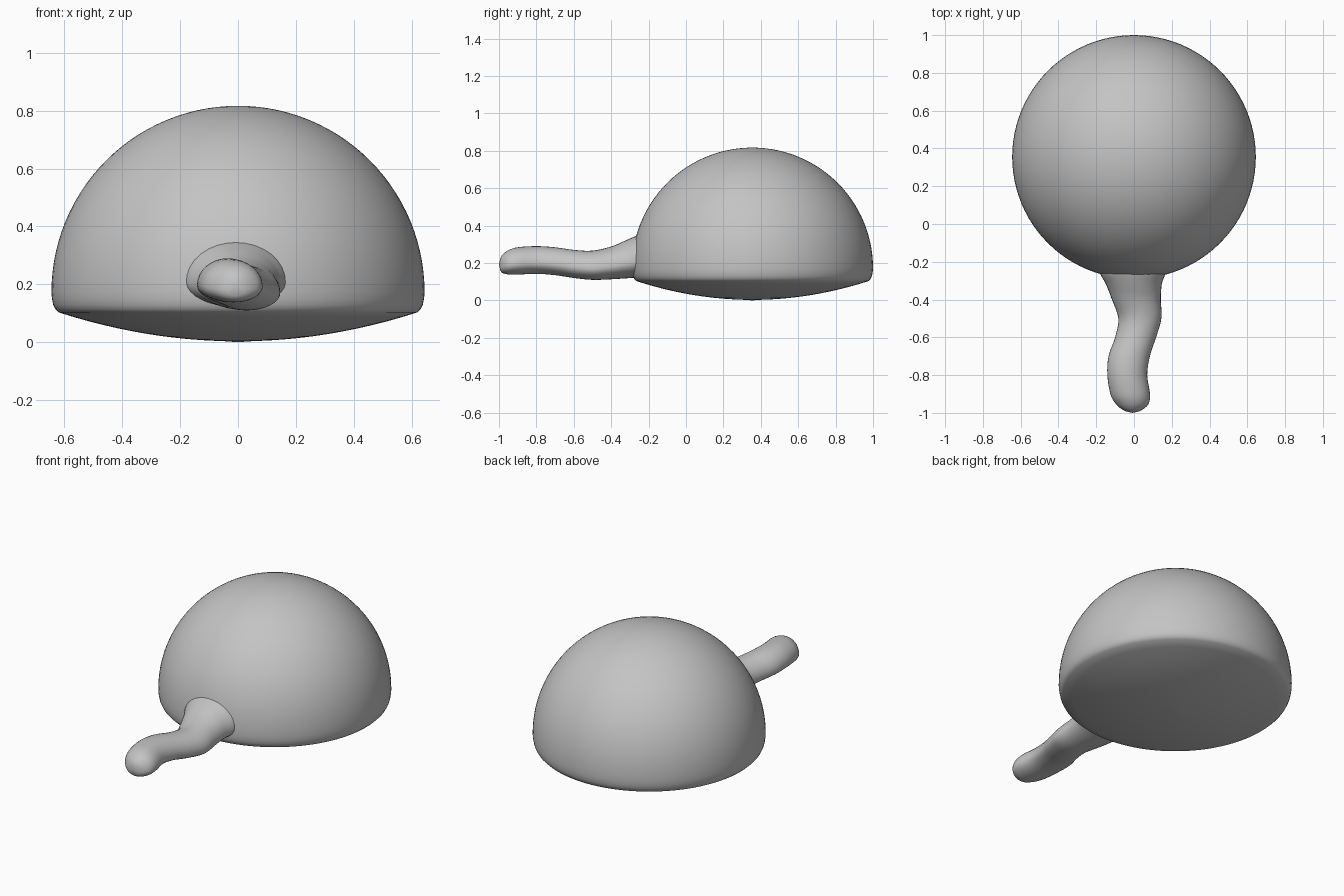
import bpy, bmesh, math

if "Cube" in bpy.data.objects:
    bpy.data.objects.remove(bpy.data.objects["Cube"])

grey = bpy.data.materials.new("plain grey")
grey.diffuse_color = (0.55, 0.55, 0.55, 1)
grey.use_nodes = True
grey.node_tree.nodes["Principled BSDF"].inputs["Base Color"].default_value = grey.diffuse_color


def loft(name, rings, first_tip, last_tip, angle):
    """Skin closed rings of points and close both ends on a tip point."""
    bm = bmesh.new()
    rows = [[bm.verts.new(p) for p in r] for r in rings]
    n = len(rows[0])
    for a, b in zip(rows, rows[1:]):
        for i in range(n):
            j = (i + 1) % n
            bm.faces.new((a[i], a[j], b[j], b[i]))
    for row, tip in ((rows[0], first_tip), (rows[-1], last_tip)):
        t = bm.verts.new(tip)
        for i in range(n):
            bm.faces.new((row[i], row[(i + 1) % n], t))
    bmesh.ops.recalc_face_normals(bm, faces=bm.faces)
    mesh = bpy.data.meshes.new(name)
    bm.to_mesh(mesh)
    bm.free()
    ob = bpy.data.objects.new(name, mesh)
    bpy.context.collection.objects.link(ob)
    mesh.materials.append(grey)
    bpy.context.view_layer.objects.active = ob
    ob.select_set(True)
    bpy.ops.object.shade_smooth_by_angle(angle=math.radians(angle))
    ob.select_set(False)


def catmull(a, b, c, d, t):
    return 0.5 * (2 * b + (c - a) * t + (2 * a - 5 * b + 4 * c - d) * t * t
                  + (3 * b - a - 3 * c + d) * t ** 3)


# Dome: shallow convex underside, small rounded rim, hemispherical top
CY, R, ZC = 0.355, 0.645, 0.172
profile = [(0.62 * k / 12, 0.003 + 0.1 * (k / 12) ** 2) for k in range(1, 13)]
profile += [(0.632, 0.115), (0.639, 0.13), (0.643, 0.15)]
profile += [(R * math.cos(a), ZC + R * math.sin(a))
            for a in (math.pi / 2 * k / 28 for k in range(28))]
N = 96
rings = [[(r * math.cos(2 * math.pi * i / N), CY + r * math.sin(2 * math.pi * i / N), z)
          for i in range(N)] for r, z in profile]
loft("dome", rings, (0, CY, 0.0), (0, CY, ZC + R), 60)

# Wavy stem: y, left, right, bottom, top of each cross-section
sections = [
    (-0.20, -0.20, 0.18, 0.125, 0.365),
    (-0.265, -0.178, 0.165, 0.122, 0.345),
    (-0.32, -0.148, 0.147, 0.118, 0.322),
    (-0.40, -0.117, 0.142, 0.113, 0.288),
    (-0.50, -0.083, 0.145, 0.110, 0.266),
    (-0.60, -0.100, 0.117, 0.120, 0.270),
    (-0.70, -0.135, 0.084, 0.135, 0.284),
    (-0.80, -0.141, 0.070, 0.142, 0.290),
    (-0.90, -0.125, 0.085, 0.138, 0.284),
    (-0.95, -0.098, 0.078, 0.139, 0.268),
    (-0.98, -0.066, 0.050, 0.146, 0.245),
    (-0.995, -0.035, 0.020, 0.162, 0.222),
]
M = 32
rings = []
for s in range(len(sections) - 1):
    p = [sections[min(max(s + k, 0), len(sections) - 1)] for k in (-1, 0, 1, 2)]
    for t in (0, 0.25, 0.5, 0.75):
        y, x0, x1, z0, z1 = (catmull(*v, t) for v in zip(*p))
        cx, rx, zm = (x0 + x1) / 2, (x1 - x0) / 2, z0 + (z1 - z0) * 0.38
        ring = []
        for i in range(M):
            a = 2 * math.pi * i / M
            h = z1 - zm if math.sin(a) > 0 else zm - z0
            ring.append((cx + rx * math.cos(a), y, zm + h * math.sin(a)))
        rings.append(ring)
loft("stem", rings, (0, -0.19, 0.24), (-0.008, -1.0, 0.19), 80)
